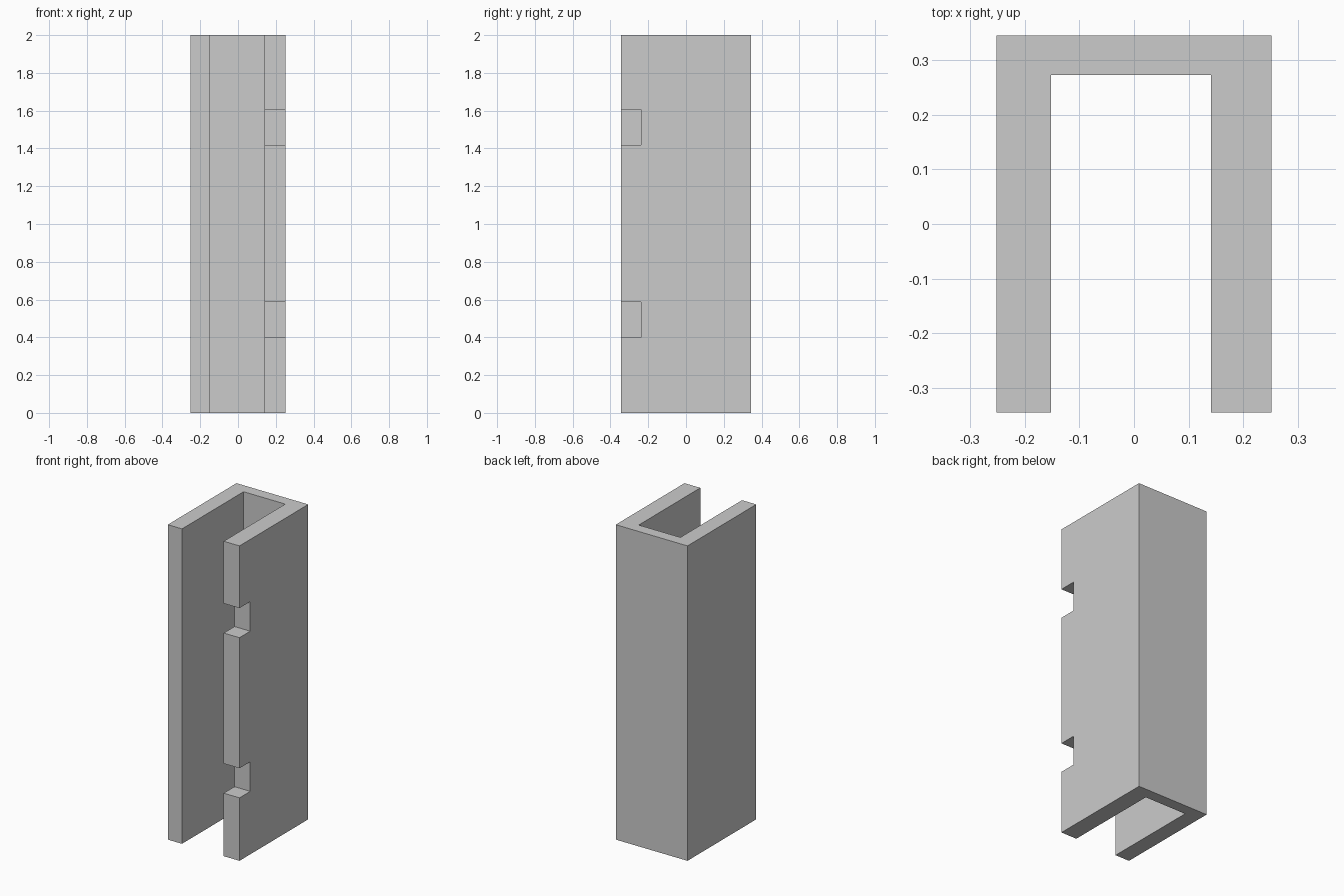
import bpy
import bmesh

if "Cube" in bpy.data.objects:
    bpy.data.objects.remove(bpy.data.objects["Cube"])

HEIGHT = 2.0
X, Y = 0.252, 0.345              # half width and half depth
IN_L, IN_R, IN_Y = -0.152, 0.141, 0.273   # inner faces of the channel
NOTCH_Y = -0.237                 # depth reached by the notches
NOTCHES = [(0.40, 0.588), (1.417, 1.605)]


def prism(name, outline, z0, z1):
    """Extrude a closed xy outline from z0 to z1."""
    bm = bmesh.new()
    base = bm.faces.new([bm.verts.new((x, y, z0)) for x, y in outline])
    ext = bmesh.ops.extrude_face_region(bm, geom=[base])
    verts = [v for v in ext["geom"] if isinstance(v, bmesh.types.BMVert)]
    bmesh.ops.translate(bm, verts=verts, vec=(0, 0, z1 - z0))
    bmesh.ops.recalc_face_normals(bm, faces=bm.faces)
    mesh = bpy.data.meshes.new(name)
    bm.to_mesh(mesh)
    bm.free()
    obj = bpy.data.objects.new(name, mesh)
    bpy.context.collection.objects.link(obj)
    return obj


# U-shaped channel, open to the front
channel = prism("door_frame_channel", [
    (-X, -Y), (IN_L, -Y), (IN_L, IN_Y), (IN_R, IN_Y),
    (IN_R, -Y), (X, -Y), (X, Y), (-X, Y)], 0, HEIGHT)

# Two hinge notches through the front edge of the right wall
for i, (z0, z1) in enumerate(NOTCHES):
    cutter = prism(f"notch_cutter_{i + 1}", [
        (IN_R - 0.05, -Y - 0.05), (X + 0.05, -Y - 0.05),
        (X + 0.05, NOTCH_Y), (IN_R - 0.05, NOTCH_Y)], z0, z1)
    cutter.hide_render = True
    cutter.display_type = 'WIRE'
    mod = channel.modifiers.new(f"notch_{i + 1}", 'BOOLEAN')
    mod.operation = 'DIFFERENCE'
    mod.solver = 'EXACT'
    mod.object = cutter

# Bake the cuts and drop the cutters
bpy.context.view_layer.objects.active = channel
for mod in list(channel.modifiers):
    cutter = mod.object
    bpy.ops.object.modifier_apply(modifier=mod.name)
    bpy.data.objects.remove(cutter)
